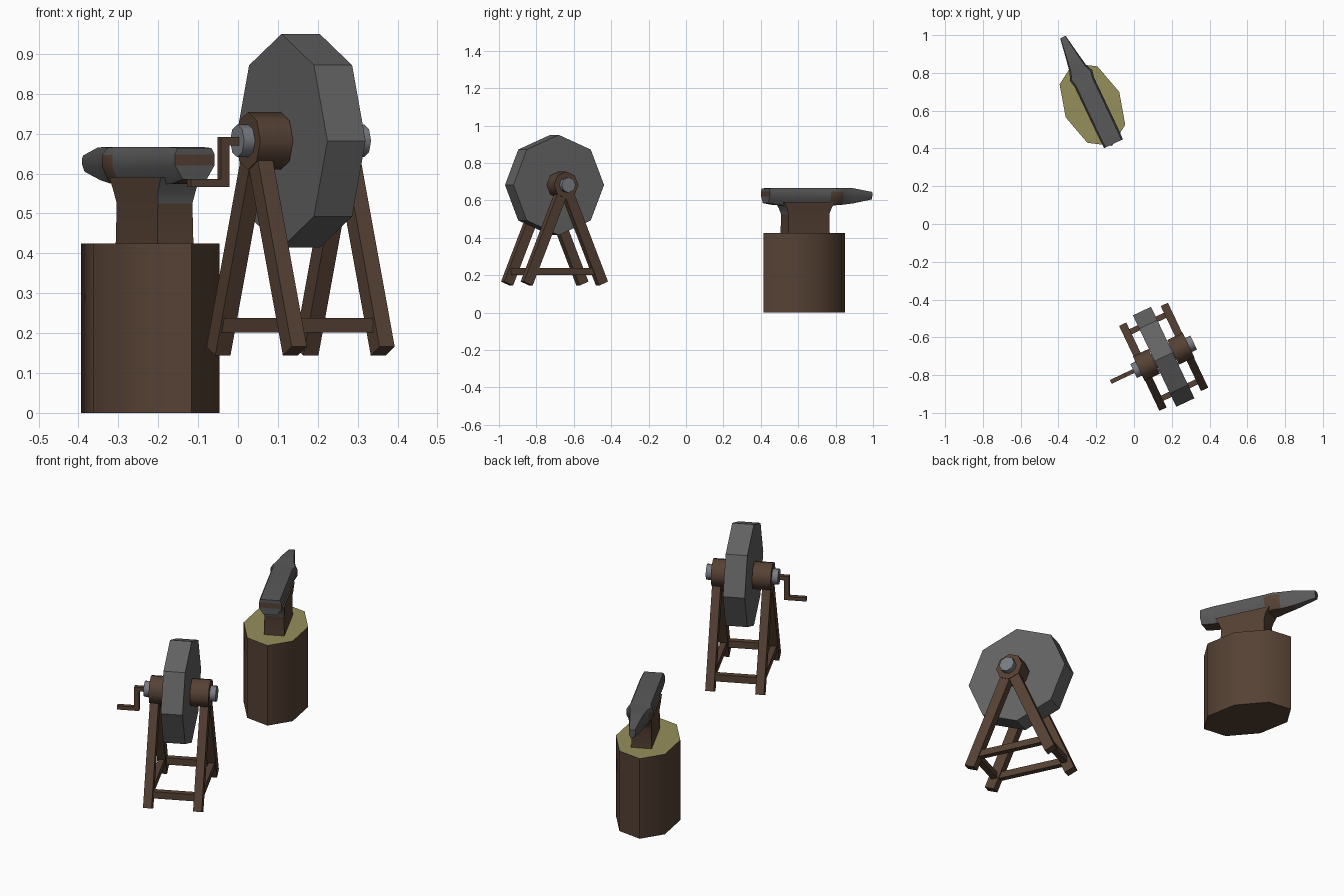
import bpy, bmesh, math
from mathutils import Matrix, Vector

if "Cube" in bpy.data.objects:
    bpy.data.objects.remove(bpy.data.objects["Cube"])

TURN = math.radians(25.4)
STUMP_POS = (-0.22, 0.632, 0)
STONE_POS = (0.157, -0.703, 0)
AXLE_Z = 0.682


def material(name, r, g, b):
    m = bpy.data.materials.new(name)
    m.diffuse_color = (r, g, b, 1)
    m.use_nodes = True
    m.node_tree.nodes["Principled BSDF"].inputs["Base Color"].default_value = m.diffuse_color
    return m


WOOD = material("dark_brown", 0.092, 0.053, 0.034)
CUT_WOOD = material("pale_wood", 0.30, 0.275, 0.105)
IRON = material("iron_grey", 0.10, 0.10, 0.103)
STONE = material("stone_grey", 0.125, 0.125, 0.125)
STEEL = material("steel_grey", 0.19, 0.20, 0.22)


def finish(name, bm, mats, pos, smooth=None):
    """Turn a bmesh into an object turned and placed in its group."""
    bmesh.ops.recalc_face_normals(bm, faces=bm.faces)
    me = bpy.data.meshes.new(name)
    bm.to_mesh(me)
    bm.free()
    for m in mats:
        me.materials.append(m)
    if smooth:
        me.shade_smooth()
        me.set_sharp_from_angle(angle=math.radians(smooth))
    ob = bpy.data.objects.new(name, me)
    ob.location = pos
    ob.rotation_euler = (0, 0, TURN)
    bpy.context.collection.objects.link(ob)
    return ob


def loft(bm, rings):
    """Skin closed rings of points, returning side faces per band."""
    vs = [[bm.verts.new(p) for p in r] for r in rings]
    n = len(vs[0])
    bands = [[bm.faces.new((a[i], a[(i + 1) % n], b[(i + 1) % n], b[i]))
              for i in range(n)] for a, b in zip(vs, vs[1:])]
    return vs, bands


def axle_cylinder(name, x0, x1, r, mat, smooth=None):
    bm = bmesh.new()
    m = (Matrix.Translation(((x0 + x1) / 2, 0, AXLE_Z))
         @ Matrix.Rotation(math.pi / 2, 4, 'Y'))
    bmesh.ops.create_cone(bm, cap_ends=True, segments=8, radius1=r, radius2=r,
                          depth=abs(x1 - x0), matrix=m)
    return finish(name, bm, [mat], STONE_POS, smooth)


def box(name, center, size, tilt=0):
    bm = bmesh.new()
    m = (Matrix.Translation(center) @ Matrix.Rotation(tilt, 4, 'X')
         @ Matrix.Diagonal((*size, 1)))
    bmesh.ops.create_cube(bm, size=1, matrix=m)
    return finish(name, bm, [WOOD], STONE_POS)


# stump: stretched octagon with a pale cut top
bm = bmesh.new()
bmesh.ops.create_cone(bm, cap_ends=True, segments=8, radius1=1, radius2=1, depth=0.425,
                      matrix=Matrix.Translation((0, 0, 0.2125)) @ Matrix.Diagonal((0.157, 0.242, 1, 1)))
bm.normal_update()
for f in bm.faces:
    f.material_index = int(f.normal.z > 0.5)
finish("stump", bm, [WOOD, CUT_WOOD], STUMP_POS, 60)

# anvil body and horn: (y, half width, bottom, top)
AX = 0.012
sections = [(-0.235, 0.055, 0.585, 0.664), (-0.17, 0.057, 0.574, 0.667),
            (0.125, 0.057, 0.570, 0.667), (0.165, 0.066, 0.574, 0.664),
            (0.205, 0.048, 0.576, 0.667), (0.27, 0.036, 0.583, 0.665),
            (0.39, 0.016, 0.605, 0.645)]


def section(y, w, zb, zt):
    h = zt - zb
    half = [(0.6, 0), (1, 0.45), (1, 0.8), (0.84, 1)]
    pts = half + [(-a, b) for a, b in reversed(half)]
    return [(AX + a * w, y, zb + b * h) for a, b in pts]


bm = bmesh.new()
vs, bands = loft(bm, [section(*s) for s in sections])
for ring in (vs[0], vs[-1]):
    for i in range(3):
        f = bm.faces.new((ring[i], ring[i + 1], ring[6 - i], ring[7 - i]))
        # rusty strip across the heel
        f.material_index = int(ring is vs[0] and i == 1)
for k, band in enumerate(bands):
    for i, f in enumerate(band):
        underside = i == 7 and k < 5
        shoulder = i in (0, 1, 5, 6) and k in (2, 3)
        f.material_index = int(underside or shoulder)
finish("anvil_body", bm, [IRON, WOOD], STUMP_POS, 40)

# anvil waist: column flaring under the body, bare iron on the end flares
bm = bmesh.new()
rings = [[(AX + sx * a, sy * b, z) for sx, sy in ((-1, -1), (1, -1), (1, 1), (-1, 1))]
         for z, a, b in ((0.42, 0.05, 0.122), (0.525, 0.048, 0.120),
                         (0.555, 0.052, 0.130), (0.59, 0.054, 0.150))]
vs, bands = loft(bm, rings)
bm.faces.new(vs[0])
bm.faces.new(vs[-1])
for band in bands[1:]:
    band[0].material_index = 1
finish("anvil_waist", bm, [WOOD, IRON], STUMP_POS, 40)

# grinding wheel and axle
axle_cylinder("grinding_wheel", -0.053, 0.053, 0.268, STONE)
axle_cylinder("axle", -0.176, 0.176, 0.041, STEEL, 60)

# two A-frames with hubs
SPREAD, FOOT_Z, FRAME_X = 0.223, 0.155, 0.122
for side, s in (("left", -1), ("right", 1)):
    axle_cylinder(side + "_hub", s * 0.055, s * 0.146, 0.072, WOOD, 60)
    for end, e in (("front", -1), ("back", 1)):
        top = Vector((s * FRAME_X, 0, AXLE_Z))
        foot = Vector((s * FRAME_X, e * SPREAD, FOOT_Z))
        d = top - foot
        box(f"{side}_{end}_leg", (top + foot) / 2, (0.042, 0.056, d.length),
            math.atan2(-d.y, d.z))
    box(side + "_rail", (s * FRAME_X, 0, 0.22), (0.03, 0.38, 0.036))
for end, e in (("front", -1), ("back", 1)):
    box(end + "_crossbar", (0, e * 0.195, 0.22), (0.24, 0.03, 0.036))

# hand crank on the left
box("crank_stub", (-0.198, 0, 0.681), (0.056, 0.022, 0.022))
box("crank_arm", (-0.214, 0, 0.629), (0.024, 0.022, 0.126))
box("crank_handle", (-0.257, 0, 0.576), (0.106, 0.022, 0.02))
